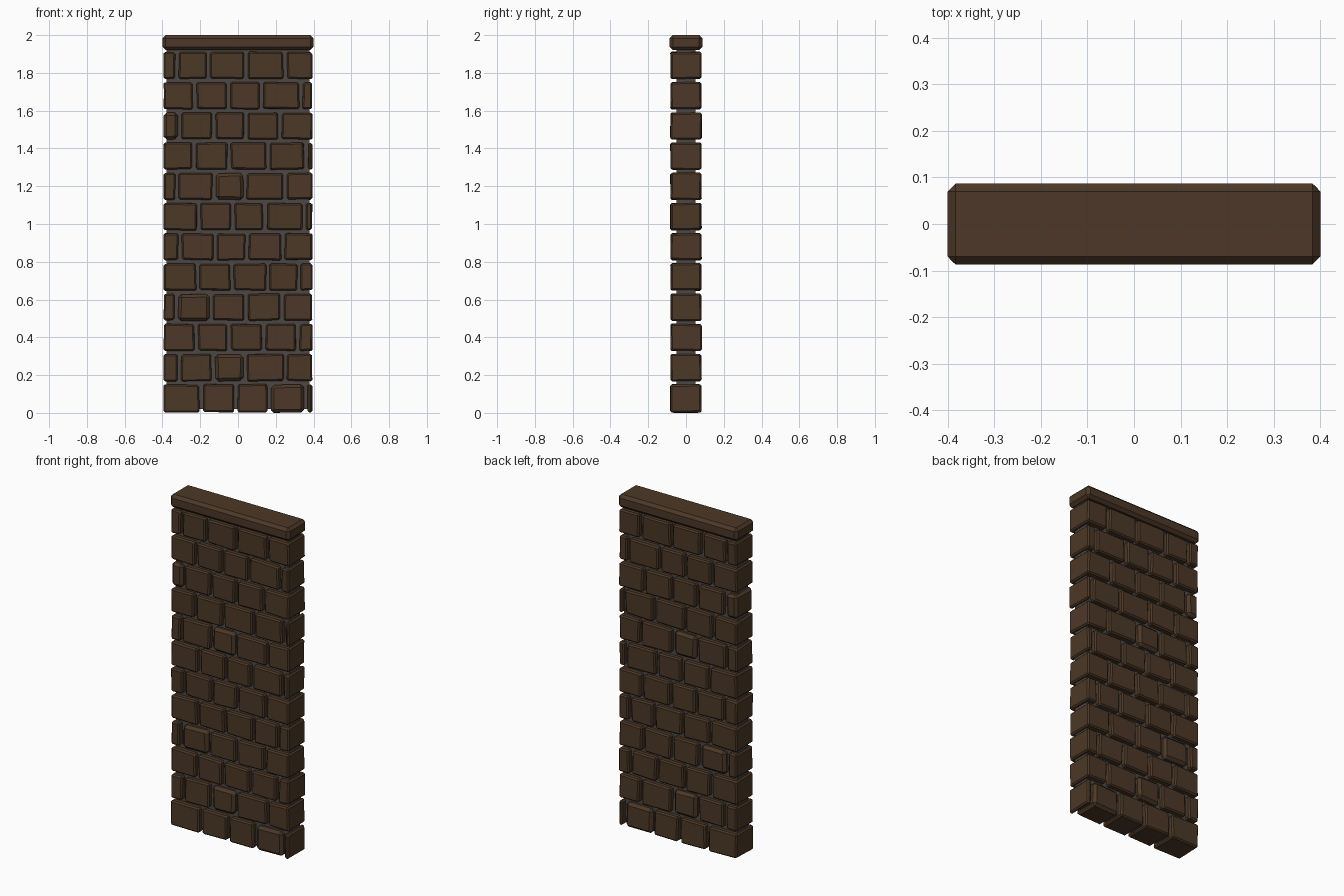
import bpy, bmesh, random
from mathutils import Vector

if "Cube" in bpy.data.objects:
    bpy.data.objects.remove(bpy.data.objects["Cube"])

random.seed(4)


def material(name, rgb):
    m = bpy.data.materials.new(name)
    m.diffuse_color = (*rgb, 1)
    m.use_nodes = True
    m.node_tree.nodes["Principled BSDF"].inputs["Base Color"].default_value = m.diffuse_color
    return m


STONE = material("brown stone", (0.072, 0.039, 0.020))
MORTAR = material("grey mortar", (0.075, 0.064, 0.056))


def block(name, lo, hi, mat, bevel=0.0, jitter=0.0):
    """Chamfered box between two corners, with slightly uneven corners."""
    bm = bmesh.new()
    bmesh.ops.create_cube(bm, size=1)
    lo, hi = Vector(lo), Vector(hi)
    for v in bm.verts:
        for a in range(3):
            inward = -1 if v.co[a] > 0 else 1
            v.co[a] = (hi[a] if v.co[a] > 0 else lo[a]) + inward * random.uniform(0, jitter)
    if bevel:
        bmesh.ops.bevel(bm, geom=bm.edges[:], offset=bevel, segments=1,
                        profile=0.5, affect='EDGES', clamp_overlap=True)
    bmesh.ops.recalc_face_normals(bm, faces=bm.faces[:])
    me = bpy.data.meshes.new(name)
    bm.to_mesh(me)
    bm.free()
    me.materials.append(mat)
    ob = bpy.data.objects.new(name, me)
    bpy.context.collection.objects.link(ob)
    return ob


# Joint centres along x for each course, bottom to top
JOINTS = [
    (-0.195, -0.010, 0.165, 0.360),
    (-0.312, -0.130, 0.040, 0.250),
    (-0.220, -0.047, 0.137, 0.317),
    (-0.327, -0.140, 0.042, 0.233),
    (-0.212, -0.032, 0.159, 0.322),
    (-0.307, -0.121, 0.048, 0.238),
    (-0.206, -0.026, 0.143, 0.350),
    (-0.323, -0.127, 0.037, 0.249),
    (-0.233, -0.047, 0.159, 0.360),
    (-0.309, -0.127, 0.042, 0.223),
    (-0.228, -0.050, 0.122, 0.333),
    (-0.323, -0.158, 0.042, 0.249),
]
WORN = {(0, 3), (1, 2), (3, 1), (7, 2), (9, 0)}   # more rounded bricks
PITCH, GAP, HALF_X, HALF_Y = 0.16, 0.014, 0.396, 0.084

# Brick courses
for row, joints in enumerate(JOINTS):
    edges = [-HALF_X - GAP / 2, *joints, HALF_X + GAP / 2]
    z = row * PITCH
    for i in range(len(edges) - 1):
        x0, x1 = edges[i] + GAP / 2, edges[i + 1] - GAP / 2
        worn = (row, i) in WORN
        z0 = z if row == 0 else z + 0.006
        block(f"brick_{row}_{i}", (x0, -HALF_Y, z0), (x1, HALF_Y, z + 0.153), STONE,
              min(0.016 if worn else 0.008, (x1 - x0) * 0.3), 0.006)

# Recessed mortar core
block("mortar_core", (-0.378, -0.05, 0.02), (0.378, 0.05, 1.94), MORTAR)

# Cap stone
block("cap_stone", (-0.4, -0.087, 1.921), (0.4, 0.087, 2.0), STONE, 0.017)
